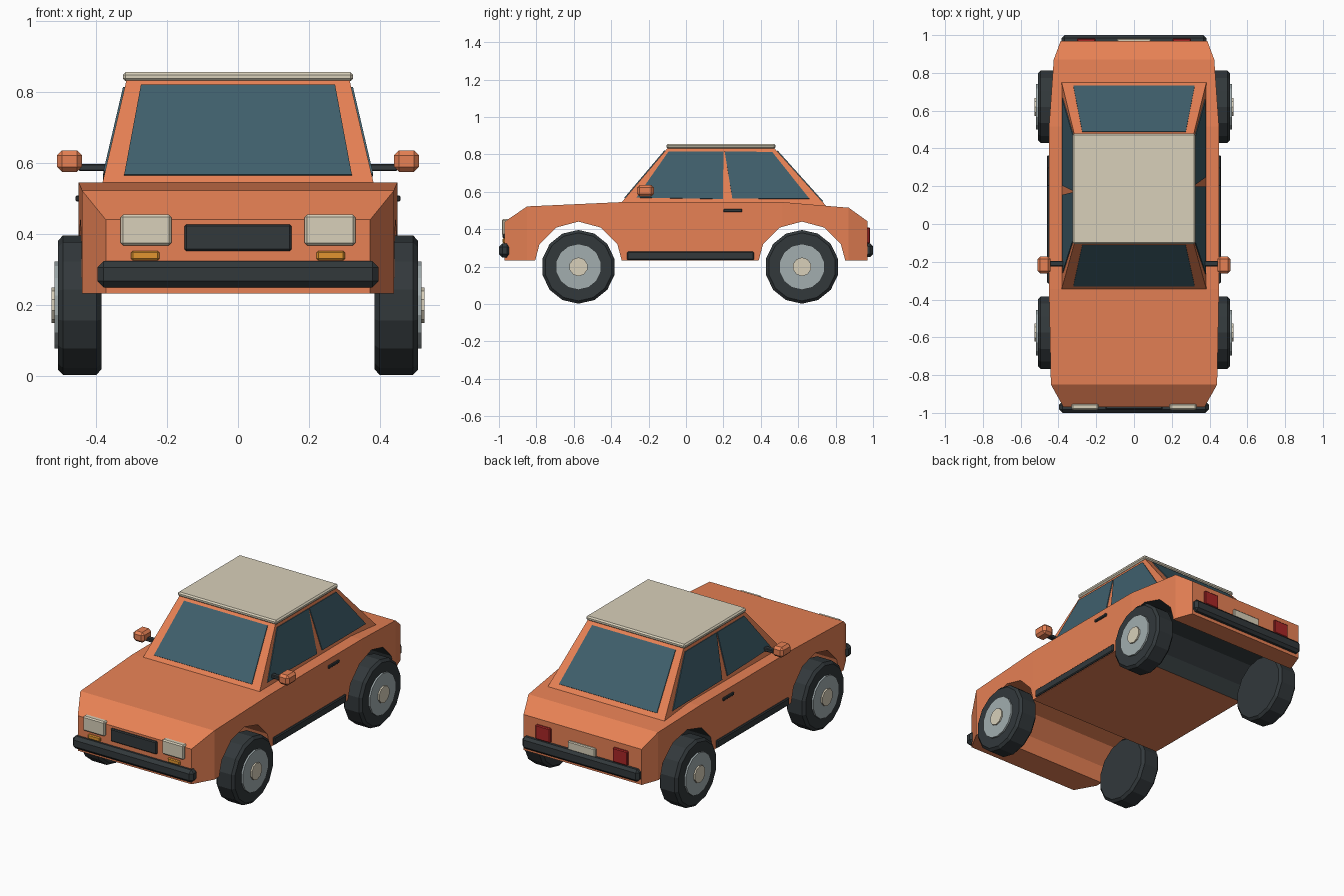
import bpy, bmesh
from math import sin, cos, tau
from mathutils import Vector

if "Cube" in bpy.data.objects:
    bpy.data.objects.remove(bpy.data.objects["Cube"])


def material(name, rgb):
    m = bpy.data.materials.new(name)
    m.diffuse_color = (*rgb, 1)
    m.use_nodes = True
    m.node_tree.nodes["Principled BSDF"].inputs["Base Color"].default_value = m.diffuse_color
    return m


PAINT = material("orange paint", (0.80, 0.22, 0.09))
DARK = material("dark trim", (0.032, 0.04, 0.044))
GLASS = material("glass", (0.05, 0.115, 0.15))
CREAM = material("cream", (0.69, 0.63, 0.49))
STEEL = material("steel", (0.36, 0.42, 0.43))
RED = material("red lens", (0.40, 0.02, 0.02))
AMBER = material("amber lens", (0.75, 0.30, 0.03))


def finish(bm, name, mat):
    bmesh.ops.recalc_face_normals(bm, faces=bm.faces)
    me = bpy.data.meshes.new(name)
    bm.to_mesh(me)
    bm.free()
    me.materials.append(mat)
    ob = bpy.data.objects.new(name, me)
    bpy.context.collection.objects.link(ob)
    return ob


def loft(name, rings, mat):
    """Skin a row of equal closed rings and cap both ends."""
    bm = bmesh.new()
    rows = [[bm.verts.new(p) for p in r] for r in rings]
    n = len(rows[0])
    for a, b in zip(rows, rows[1:]):
        for i in range(n):
            j = (i + 1) % n
            bm.faces.new((a[i], a[j], b[j], b[i]))
    bm.faces.new(rows[0])
    bm.faces.new(rows[-1])
    return finish(bm, name, mat)


def turned(name, profile, y, z, sides, mat, side=1):
    """Profile of (x, radius) turned about an axis parallel to x."""
    return loft(name, [[(side * x, y + r * sin(tau * i / sides), z + r * cos(tau * i / sides))
                        for i in range(sides)] for x, r in profile], mat)


def box(name, xs, ys, zs, mat, bevel=0.005):
    bm = bmesh.new()
    bmesh.ops.create_cube(bm, size=1)
    for v in bm.verts:
        v.co = [sum(s) / 2 + c * abs(s[1] - s[0]) for s, c in zip((xs, ys, zs), v.co)]
    bmesh.ops.bevel(bm, geom=bm.edges[:], offset=bevel, segments=1, affect='EDGES')
    return finish(bm, name, mat)


def pane(name, corners, fracs, mat):
    """Thin glass slab placed by (u, v) fractions on a four-sided face."""
    bl, br, tr, tl = map(Vector, corners)
    n = (br - bl).cross(tl - bl).normalized()
    pts = [bl.lerp(br, u).lerp(tl.lerp(tr, u), v) for u, v in fracs]
    return loft(name, [[p + n * d for p in pts] for d in (-0.01, 0.005)], mat)


# Lower body: stations along y as (y, half width, top height)
stations = [(-0.97, 0.373, 0.44), (-0.85, 0.44, 0.522), (-0.345, 0.45, 0.545),
            (0.515, 0.45, 0.545), (0.87, 0.425, 0.515), (0.97, 0.388, 0.443)]
body = loft("body", [[(-w, y, 0.232), (w, y, 0.232), (w, y, h), (-w, y, h)]
                     for y, w, h in stations], PAINT)

# Wheel arches cut right through the body; the rear one is lined dark
FRONT_AXLE, REAR_AXLE = -0.575, 0.62
for y, mat in ((FRONT_AXLE, PAINT), (REAR_AXLE, DARK)):
    cutter = turned("arch_cutter", [(-0.6, 0.24), (0.6, 0.24)], y, 0.201, 12, mat)
    cutter.hide_render = True
    mod = body.modifiers.new("arch", 'BOOLEAN')
    mod.object, mod.operation, mod.solver = cutter, 'DIFFERENCE', 'EXACT'
    mod.material_mode = 'TRANSFER'
    bpy.context.view_layer.objects.active = body
    bpy.ops.object.modifier_apply(modifier=mod.name)
    bpy.data.objects.remove(cutter)

# Cabin
base = [(-0.383, -0.345, 0.543), (0.383, -0.345, 0.543), (0.383, 0.75, 0.524), (-0.383, 0.75, 0.524)]
top = [(-0.314, -0.095, 0.838), (0.314, -0.095, 0.838), (0.314, 0.468, 0.838), (-0.314, 0.468, 0.838)]
loft("cabin", [base, top], PAINT)
box("roof_panel", (-0.325, 0.325), (-0.105, 0.478), (0.831, 0.857), CREAM, 0.008)

# Windows: each cabin face runs from corner i to corner i + 1
end_pane = [(0.075, 0.075), (0.925, 0.075), (0.93, 0.935), (0.07, 0.935)]
side_panes = [[(0.055, 0.09), (0.497, 0.09), (0.52, 0.92), (0.035, 0.92)],
              [(0.545, 0.10), (0.945, 0.12), (0.95, 0.92), (0.532, 0.92)]]
for i, name in enumerate(("windscreen", "right_window", "rear_window", "left_window")):
    j = (i + 1) % 4
    for fracs in (side_panes if i % 2 else [end_pane]):
        pane(name, (base[i], base[j], top[j], top[i]), fracs, GLASS)

# Bumpers, grille and plate
box("front_bumper", (-0.397, 0.397), (-1.0, -0.94), (0.249, 0.323), DARK, 0.018)
box("rear_bumper", (-0.383, 0.383), (0.95, 1.0), (0.252, 0.323), DARK, 0.015)
box("grille", (-0.151, 0.151), (-0.982, -0.95), (0.352, 0.427), DARK)
box("rear_plate", (-0.09, 0.09), (0.95, 0.983), (0.312, 0.37), CREAM)

# Parts repeated on both sides
for s, label in ((-1, "left"), (1, "right")):
    def pair(name, x0, x1, ys, zs, mat, bevel=0.005):
        box(label + "_" + name, (s * x0, s * x1), ys, zs, mat, bevel)

    pair("headlight", 0.188, 0.331, (-0.985, -0.95), (0.368, 0.455), CREAM, 0.007)
    pair("indicator", 0.222, 0.302, (-0.98, -0.95), (0.325, 0.352), AMBER)
    pair("tail_light", 0.205, 0.302, (0.95, 0.983), (0.325, 0.41), RED)
    pair("sill", 0.42, 0.46, (-0.315, 0.363), (0.235, 0.28), DARK)
    pair("door_handle", 0.44, 0.459, (0.2, 0.3), (0.491, 0.509), DARK, 0.004)
    pair("mirror_arm", 0.36, 0.45, (-0.225, -0.195), (0.577, 0.598), DARK, 0.004)
    pair("mirror", 0.441, 0.511, (-0.262, -0.172), (0.575, 0.636), PAINT, 0.014)

    # Wheels
    for y, end in ((FRONT_AXLE, "front"), (REAR_AXLE, "rear")):
        tag = f"{end}_{label}_"
        turned(tag + "tyre", [(0.386, 0.182), (0.4, 0.197), (0.494, 0.197), (0.508, 0.182)],
               y, 0.199, 14, DARK, s)
        turned(tag + "rim", [(0.48, 0.123), (0.518, 0.123)], y, 0.199, 14, STEEL, s)
        turned(tag + "hub", [(0.5, 0.05), (0.527, 0.05)], y, 0.199, 10, CREAM, s)
